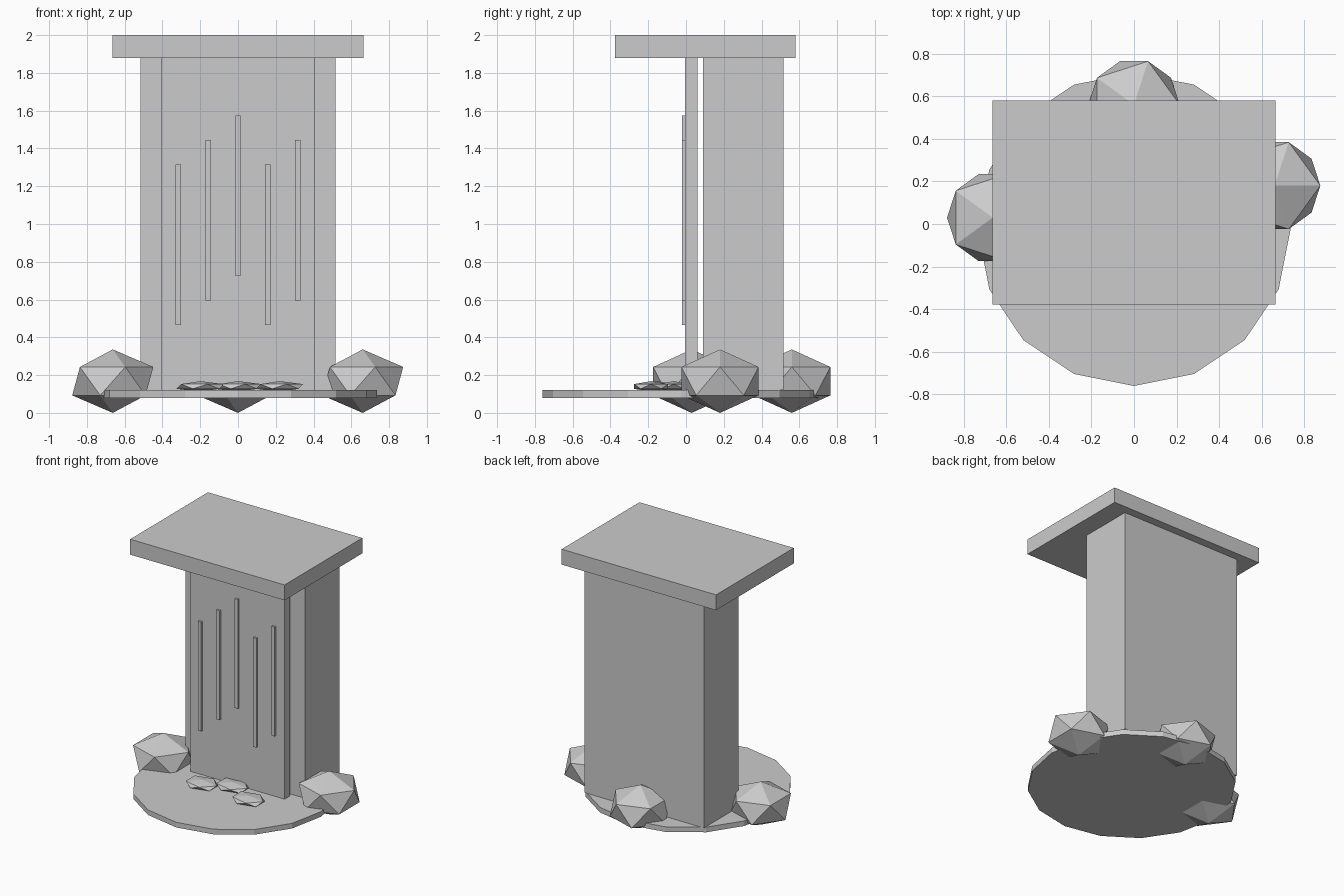
import bpy

default_cube = bpy.data.objects.get("Cube")
if default_cube:
    bpy.data.objects.remove(default_cube, do_unlink=True)

# Single stone colour
stone = bpy.data.materials.new("light_grey_stone")
stone.use_nodes = True
colour = (0.6, 0.6, 0.6, 1.0)
stone.diffuse_color = colour
stone.node_tree.nodes["Principled BSDF"].inputs["Base Color"].default_value = colour


def finish(name):
    part = bpy.context.object
    part.name = name
    part.data.materials.clear()
    part.data.materials.append(stone)
    return part


def box(name, x_range, y_range, z_range):
    """Box spanning the given minimum and maximum on each axis."""
    ranges = (x_range, y_range, z_range)
    bpy.ops.mesh.primitive_cube_add(size=1, location=[(a + b) / 2 for a, b in ranges])
    part = finish(name)
    part.scale = [b - a for a, b in ranges]
    return part


def rock(name, location, radii):
    """Low-poly boulder: a squashed icosahedron."""
    bpy.ops.mesh.primitive_ico_sphere_add(subdivisions=1, radius=1, location=location)
    part = finish(name)
    part.scale = radii
    return part


# Round base slab
bpy.ops.mesh.primitive_cylinder_add(vertices=16, radius=0.735, depth=0.04,
                                    location=(0, -0.025, 0.1))
finish("base_slab")

# Pillar body, front panel and overhanging cap
box("pillar_body", (-0.515, 0.515), (0.09, 0.515), (0.12, 1.88))
box("front_panel", (-0.405, 0.405), (-0.005, 0.06), (0.12, 1.88))
box("cap_slab", (-0.665, 0.665), (-0.377, 0.58), (1.88, 2.0))

# Raised vertical strips on the panel, with staggered heights
strip_height = 0.85
strip_bottoms = (0.465, 0.595, 0.725, 0.465, 0.595)
for i, bottom in enumerate(strip_bottoms):
    x = (i - 2) * 0.158
    box(f"panel_strip_{i + 1}", (x - 0.014, x + 0.014), (-0.021, -0.003),
        (bottom, bottom + strip_height))

# Boulders around the base
for name, x, y in (("right_boulder", -0.663, 0.03),
                   ("left_boulder", 0.66, 0.18),
                   ("back_boulder", 0, 0.56)):
    rock(name, (x, y, 0.168), (0.24, 0.24, 0.168))

# Small flat stones in front of the panel
for name, x, y in (("right_pebble", -0.2, -0.157),
                   ("middle_pebble", 0, -0.065),
                   ("left_pebble", 0.22, -0.185)):
    rock(name, (x, y, 0.14), (0.14, 0.105, 0.028))
